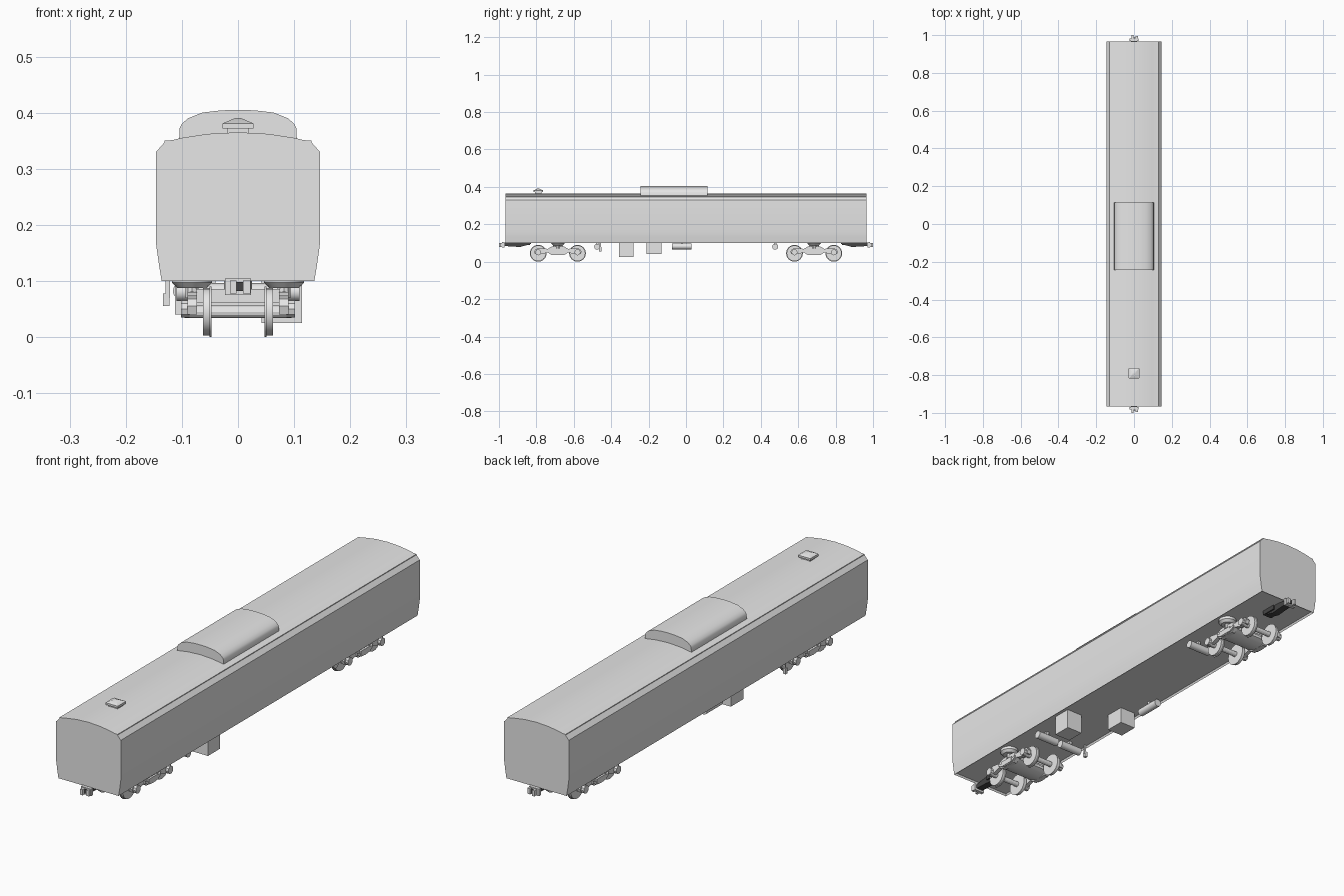
import bpy, bmesh, math
from mathutils import Matrix

if "Cube" in bpy.data.objects:
    bpy.data.objects.remove(bpy.data.objects["Cube"])


def material(name, value):
    m = bpy.data.materials.new(name)
    m.use_nodes = True
    color = (value, value, value, 1)
    m.diffuse_color = color
    m.node_tree.nodes["Principled BSDF"].inputs["Base Color"].default_value = color
    return m


GREY = material("light grey", 0.8)
DARK = material("dark iron", 0.06)


def finish(name, bm, mat=GREY):
    bmesh.ops.recalc_face_normals(bm, faces=bm.faces)
    mesh = bpy.data.meshes.new(name)
    bm.to_mesh(mesh)
    bm.free()
    mesh.materials.append(mat)
    ob = bpy.data.objects.new(name, mesh)
    bpy.context.collection.objects.link(ob)
    bpy.ops.object.select_all(action='DESELECT')
    ob.select_set(True)
    bpy.context.view_layer.objects.active = ob
    bpy.ops.object.shade_smooth_by_angle(angle=math.radians(28))
    return ob


def add_prism(bm, points, axis, a, b):
    """Extrude a profile in (x, z) along y, or in (y, z) along x."""
    place = (lambda p, t: (p[0], t, p[1])) if axis == 'y' else (lambda p, t: (t, p[0], p[1]))
    face = bm.faces.new([bm.verts.new(place(p, a)) for p in points])
    out = bmesh.ops.extrude_face_region(bm, geom=[face])
    for v in out["geom"]:
        if isinstance(v, bmesh.types.BMVert):
            v.co["xyz".index(axis)] = b


def mirrored(half):
    return half + [(-u, z) for u, z in reversed(half) if u > 0]


def add_box(bm, x, y, z):
    """Box from (low, high) ranges."""
    add_prism(bm, [(x[0], z[0]), (x[1], z[0]), (x[1], z[1]), (x[0], z[1])], 'y', *y)


def add_cylinder(bm, center, r, length, axis, r2=None, sides=16):
    turn = {'x': Matrix.Rotation(math.pi / 2, 4, 'Y'),
            'y': Matrix.Rotation(math.pi / 2, 4, 'X'), 'z': Matrix()}[axis]
    bmesh.ops.create_cone(bm, cap_ends=True, segments=sides, radius1=r,
                          radius2=r if r2 is None else r2, depth=length,
                          matrix=Matrix.Translation(center) @ turn)


# Body shell with a shallow recessed floor
bm = bmesh.new()
section = mirrored([(0.136, 0.1), (0.141, 0.13), (0.146, 0.166), (0.146, 0.33), (0.131, 0.347),
                    (0.131, 0.35), (0.117, 0.351), (0.1, 0.355), (0.055, 0.362), (0, 0.365)])
add_prism(bm, section, 'y', -0.966, 0.966)
bmesh.ops.recalc_face_normals(bm, faces=bm.faces)
floor = [f for f in bm.faces if f.normal.z < -0.9]
bmesh.ops.inset_region(bm, faces=floor, thickness=0.006)
for v in {v for f in floor for v in f.verts}:
    v.co.z += 0.008
finish("body", bm)

# Raised roof housing
bm = bmesh.new()
add_prism(bm, mirrored([(0.105, 0.35), (0.104, 0.372), (0.1, 0.38), (0.089, 0.39),
                        (0.064, 0.4), (0.03, 0.404), (0, 0.405)]), 'y', -0.243, 0.115)
finish("roof_housing", bm)

# Small roof vent with a hipped cap
bm = bmesh.new()
add_box(bm, (-0.02, 0.02), (-0.807, -0.773), (0.36, 0.374))
add_box(bm, (-0.028, 0.028), (-0.815, -0.765), (0.372, 0.381))
bmesh.ops.create_cone(bm, cap_ends=True, segments=4, radius1=0.038, radius2=0.008, depth=0.009,
                      matrix=Matrix.Translation((0, -0.79, 0.3855))
                      @ Matrix.Rotation(math.pi / 4, 4, 'Z'))
finish("roof_vent", bm)


# Bogies
def bogie(label, yc):
    bm = bmesh.new()
    for dy in (-0.105, 0.105):
        y = yc + dy
        add_cylinder(bm, (0, y, 0.045), 0.011, 0.19, 'x', sides=12)
        for s in (-1, 1):
            add_cylinder(bm, (s * 0.055, y, 0.045), 0.042, 0.014, 'x', sides=24)
            add_cylinder(bm, (s * 0.049, y, 0.045), 0.045, 0.004, 'x', sides=24)
    finish(label + "_wheelsets", bm)

    bm = bmesh.new()
    half = [(0, 0.036), (0.035, 0.036), (0.055, 0.05), (0.085, 0.04), (0.122, 0.04),
            (0.127, 0.055), (0.118, 0.068), (0.09, 0.074), (0.055, 0.068), (0.035, 0.08), (0, 0.082)]
    outline = [(yc + u, z) for u, z in half] + [(yc - u, z) for u, z in reversed(half[1:-1])]
    for s in (-1, 1):
        add_prism(bm, outline, 'x', s * 0.073, s * 0.09)
        for dy in (-0.105, 0.105):
            add_cylinder(bm, (s * 0.094, yc + dy, 0.05), 0.016, 0.016, 'x', sides=10)
        add_box(bm, sorted((s * 0.086, s * 0.098)), (yc - 0.03, yc + 0.03), (0.04, 0.062))
    finish(label + "_side_frames", bm)

    # Curved cross plank and upper bolster
    bm = bmesh.new()
    lower = [(u * 0.05 / 4, 0.036 + 0.014 * (u / 4) ** 2) for u in range(-4, 5)]
    plank = [(yc + u, z) for u, z in lower] + [(yc + u, z + 0.012) for u, z in reversed(lower)]
    add_prism(bm, plank, 'x', -0.096, 0.096)
    add_box(bm, (-0.075, 0.075), (yc - 0.025, yc + 0.025), (0.062, 0.086))
    add_cylinder(bm, (0, yc, 0.096), 0.025, 0.026, 'z')
    finish(label + "_bolster", bm)

    # Side bearings under the floor
    bm = bmesh.new()
    for s in (-1, 1):
        add_cylinder(bm, (s * 0.082, yc, 0.092), 0.026, 0.01, 'z', r2=0.036)
        add_cylinder(bm, (s * 0.082, yc, 0.103), 0.036, 0.012, 'z')
        add_cylinder(bm, (s * 0.082, yc, 0.08), 0.012, 0.02, 'z', sides=10)
    finish(label + "_side_bearings", bm)


bogie("front_bogie", -0.685)
bogie("rear_bogie", 0.685)

# Couplers
for label, s in (("front", -1), ("rear", 1)):
    bm = bmesh.new()
    add_prism(bm, [(s * 0.83, 0.108), (s * 0.83, 0.094), (s * 0.89, 0.078), (s * 0.91, 0.08),
                   (s * 0.975, 0.084), (s * 0.975, 0.1), (s * 0.92, 0.108)], 'x', -0.015, 0.015)
    add_box(bm, (-0.021, 0.021), sorted((s * 0.835, s * 0.9)), (0.09, 0.108))
    finish(label + "_coupler_shank", bm, DARK)
    bm = bmesh.new()
    add_box(bm, (-0.023, 0.023), sorted((s * 0.97, s * 0.983)), (0.075, 0.104))
    add_box(bm, (-0.014, -0.003), sorted((s * 0.98, s)), (0.078, 0.101))
    add_box(bm, (0.009, 0.022), sorted((s * 0.98, s * 0.994)), (0.078, 0.101))
    finish(label + "_coupler_head", bm)
    bm = bmesh.new()
    add_box(bm, (-0.005, 0.009), sorted((s * 0.98, s * 0.987)), (0.082, 0.098))
    finish(label + "_coupler_pocket", bm, DARK)

# Equipment boxes
for name, x, y, low in (("left_equipment_box", (0.042, 0.114), (-0.357, -0.28), 0.025),
                        ("right_equipment_box", (-0.112, -0.04), (-0.21, -0.13), 0.04)):
    bm = bmesh.new()
    add_box(bm, x, y, (low, 0.11))
    finish(name, bm)

# Air tanks, with hangers to the floor
for name, c, length, axis in (("front_left_tank", (0.06, -0.475, 0.08), 0.1, 'x'),
                              ("front_right_tank", (-0.06, -0.475, 0.08), 0.1, 'x'),
                              ("rear_left_tank", (0.06, 0.477, 0.08), 0.1, 'x'),
                              ("middle_tank", (-0.1, -0.022, 0.082), 0.105, 'y')):
    bm = bmesh.new()
    add_cylinder(bm, c, 0.016, length, axis)
    add_box(bm, (c[0] - 0.006, c[0] + 0.006), (c[1] - 0.006, c[1] + 0.006), (c[2], 0.11))
    finish(name, bm)

# Hanging brake valve
bm = bmesh.new()
add_box(bm, (-0.129, -0.121), (-0.462, -0.454), (0.07, 0.108))
add_box(bm, (-0.134, -0.122), (-0.464, -0.452), (0.055, 0.078))
finish("brake_valve", bm)
